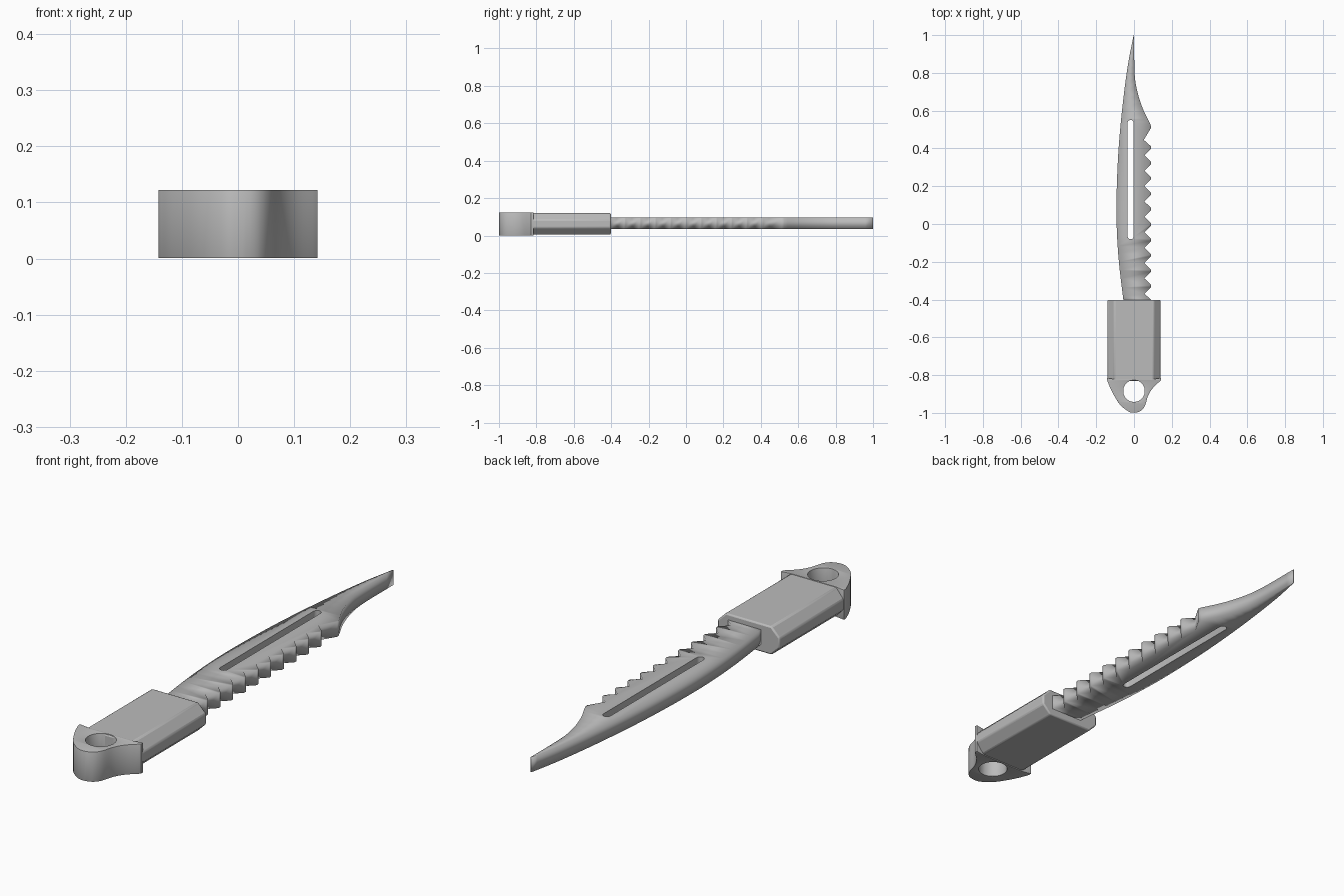
import bpy
import math
from mathutils import Vector

cube = bpy.data.objects.get("Cube")
if cube:
    bpy.data.objects.remove(cube, do_unlink=True)

grey = bpy.data.materials.new("plain grey")
grey.use_nodes = True
colour = (0.5, 0.5, 0.5, 1.0)
grey.diffuse_color = colour
grey.node_tree.nodes["Principled BSDF"].inputs["Base Color"].default_value = colour


def smooth(points, steps=5):
    """Catmull-Rom path through the points."""
    p = [Vector(q) for q in points]
    p = [2 * p[0] - p[1]] + p + [2 * p[-1] - p[-2]]
    path = []
    for a, b, c, d in zip(p, p[1:], p[2:], p[3:]):
        for i in range(steps):
            t = i / steps
            path.append(0.5 * (2 * b + (c - a) * t + (2 * a - 5 * b + 4 * c - d) * t * t
                               + (3 * b - a - 3 * c + d) * t ** 3))
    return path + [p[-2]]


def ring(centre, rx, ry, straight=0, count=32):
    """Round or stadium-shaped outline, lengthened along y."""
    result = []
    for i in range(count):
        a = 2 * math.pi * (i + 0.5) / count
        shift = math.copysign(straight, math.sin(a))
        result.append((centre[0] + rx * math.cos(a), centre[1] + ry * math.sin(a) + shift))
    return result


def plate(name, outlines, low, high, bevel=0.0):
    """Extrude a flat outline, with any further outlines as holes."""
    curve = bpy.data.curves.new(name, "CURVE")
    curve.dimensions = "2D"
    curve.fill_mode = "BOTH"
    curve.extrude = (high - low) / 2
    for outline in outlines:
        spline = curve.splines.new("POLY")
        spline.points.add(len(outline) - 1)
        for point, co in zip(spline.points, outline):
            point.co = (co[0], co[1], 0, 1)
        spline.use_cyclic_u = True
    obj = bpy.data.objects.new(name, curve)
    bpy.context.collection.objects.link(obj)
    obj.location.z = (low + high) / 2
    bpy.ops.object.select_all(action="DESELECT")
    obj.select_set(True)
    bpy.context.view_layer.objects.active = obj
    bpy.ops.object.convert(target="MESH")
    obj = bpy.context.object
    finish(obj, bevel)
    return obj


def finish(obj, bevel):
    bpy.ops.object.select_all(action="DESELECT")
    obj.select_set(True)
    bpy.context.view_layer.objects.active = obj
    obj.data.materials.clear()
    obj.data.materials.append(grey)
    weld = obj.modifiers.new("weld", "WELD")
    weld.merge_threshold = 0.0001
    if bevel:
        mod = obj.modifiers.new("soft edges", "BEVEL")
        mod.width = bevel
        mod.segments = 2
        mod.limit_method = "ANGLE"
        mod.angle_limit = math.radians(35)
    bpy.ops.object.shade_smooth_by_angle(angle=math.radians(35))


# Blade: bowed back, hooked point, saw teeth and a long slot
back = smooth([(-0.053, -0.43), (-0.08, -0.2), (-0.092, 0), (-0.091, 0.2),
               (-0.08, 0.42), (-0.058, 0.65), (-0.031, 0.85), (-0.002, 1)])
belly = smooth([(0.001, 1), (0.003, 0.8), (0.018, 0.7), (0.047, 0.61), (0.088, 0.525)])
teeth = [(0.091, 0.51), (0.052, 0.445)]
for i in range(10):
    y = 0.405 - i * 0.0815
    teeth += [(0.09, y + 0.006), (0.09, y - 0.006), (0.055, y - 0.041)]
teeth += [(0.09, -0.4), (0.09, -0.43)]
slot = ring((-0.018, 0.235), 0.016, 0.016, 0.3, 16)
plate("blade", [back + belly + teeth, slot], 0.035, 0.096)

# Handle: eight-sided bar lying along y
w, h, c = 0.14, 0.0575, 0.037
corner = [(w - c, h), (w, h - c), (w, c - h), (w - c, -h)]
section = corner + [(-x, -z) for x, z in corner]
mesh = bpy.data.meshes.new("handle")
verts = [(x, y, z + 0.0625) for y in (-0.83, -0.402) for x, z in section]
n = len(section)
faces = [(i, (i + 1) % n, (i + 1) % n + n, i + n) for i in range(n)]
mesh.from_pydata(verts, [], faces + [tuple(reversed(range(n))), tuple(range(n, 2 * n))])
handle = bpy.data.objects.new("handle", mesh)
bpy.context.collection.objects.link(handle)
bpy.context.view_layer.objects.active = handle
handle.select_set(True)
bpy.ops.object.mode_set(mode="EDIT")
bpy.ops.mesh.select_all(action="SELECT")
bpy.ops.mesh.normals_make_consistent(inside=False)
bpy.ops.object.mode_set(mode="OBJECT")
finish(handle, 0.006)

# Pommel: winged end cap with a round lanyard hole
rim = smooth([(-0.142, -0.828), (-0.118, -0.885), (-0.075, -0.955), (-0.03, -0.992),
              (0, -0.999), (0.035, -0.99), (0.058, -0.962), (0.075, -0.908),
              (0.1, -0.868), (0.142, -0.828)])
wings = [(0.142, -0.815), (0.1, -0.822), (-0.1, -0.822), (-0.142, -0.815)]
plate("pommel", [rim + wings, ring((0, -0.884), 0.057, 0.058)], 0.001, 0.122, 0.004)
